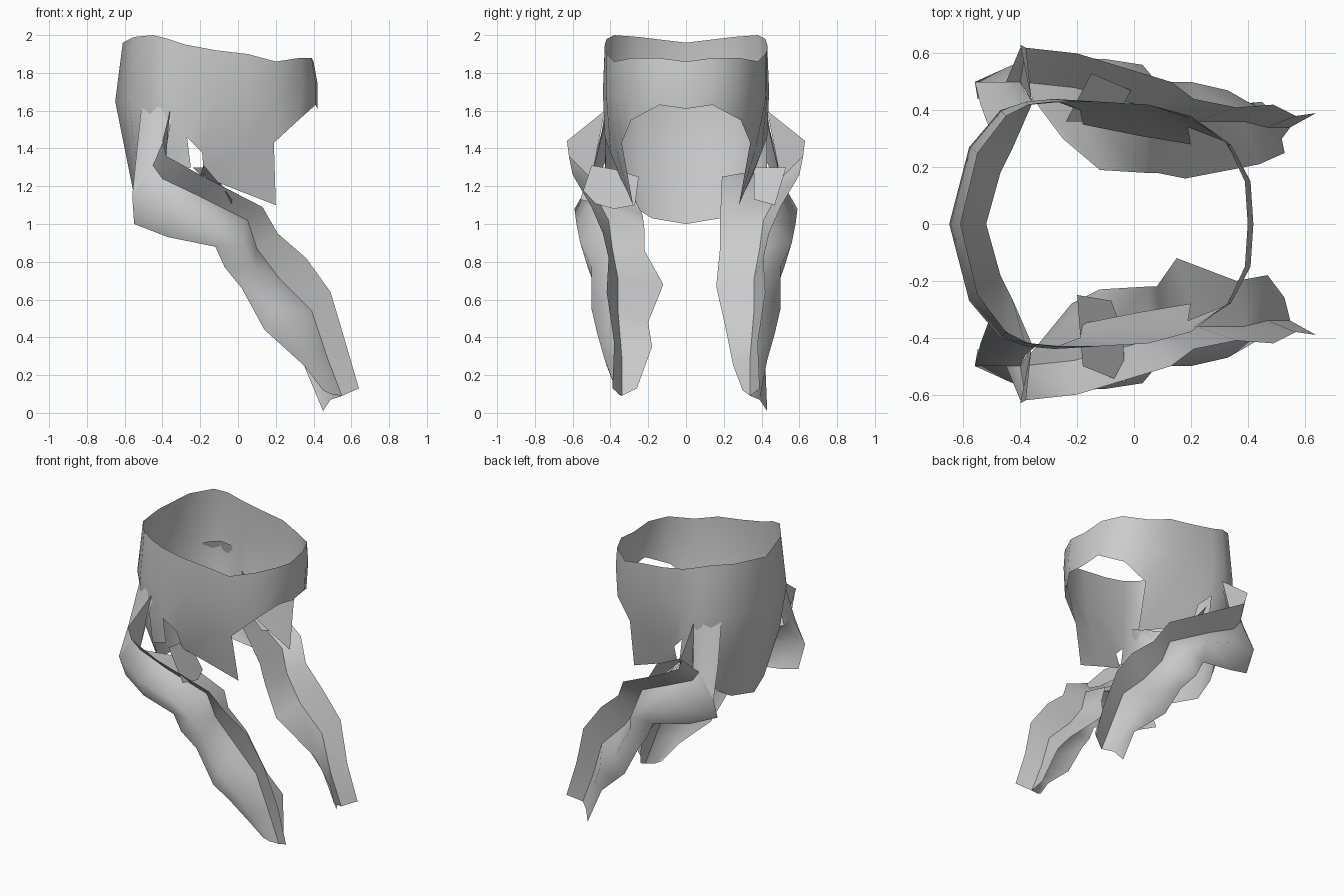
import bpy, bmesh, math

grey = bpy.data.materials.new("plain_grey")
grey.diffuse_color = (0.6, 0.6, 0.6, 1)


def sheet(name, rows, angle=50):
    """Open surface through rows of points; None leaves a gap."""
    bm = bmesh.new()
    grid = [[p and bm.verts.new(p) for p in row] for row in rows]
    for a, b in zip(grid, grid[1:]):
        for i in range(len(a) - 1):
            quad = (a[i], a[i + 1], b[i + 1], b[i])
            if all(quad):
                bm.faces.new(quad)
    bmesh.ops.remove_doubles(bm, verts=bm.verts, dist=0.002)
    bmesh.ops.recalc_face_normals(bm, faces=bm.faces)
    me = bpy.data.meshes.new(name)
    bm.to_mesh(me)
    bm.free()
    me.materials.append(grey)
    ob = bpy.data.objects.new(name, me)
    bpy.context.collection.objects.link(ob)
    bpy.ops.object.select_all(action='DESELECT')
    ob.select_set(True)
    bpy.context.view_layer.objects.active = ob
    bpy.ops.object.shade_smooth_by_angle(angle=math.radians(angle))
    return ob


def flip(rows):
    return [[p and (p[0], -p[1], p[2]) for p in r] for r in rows]


def pair(name, rows, angle=50):
    """The same sheet on both sides."""
    sheet("left_" + name, rows, angle)
    sheet("right_" + name, flip(rows), angle)


# Waist band: columns from the back centre to the front centre, top to bottom
half = [
    [(-.61, 0, 1.96), (-.65, 0, 1.65), (-.59, 0, 1.35), (-.52, 0, 1.0)],
    [(-.55, .25, 1.99), (-.58, .27, 1.65), (-.54, .25, 1.35), (-.47, .18, 1.03)],
    [(-.45, .38, 2.0), (-.47, .40, 1.65), (-.46, .37, 1.37), (-.43, .26, 1.08)],
    [(-.37, .42, 1.98), (-.38, .43, 1.7), (-.38, .43, 1.5), (-.36, .42, 1.27)],
    [(-.28, .43, 1.95), (-.28, .44, 1.7), (-.27, .43, 1.46), (-.25, .43, 1.3)],
    [(-.28, .43, 1.95), (-.28, .44, 1.7), (-.27, .43, 1.46), None],
    [(-.12, .43, 1.92), (-.12, .43, 1.68), (-.19, .40, 1.38), (-.18, .35, 1.25)],
    [(.05, .42, 1.90), (.04, .42, 1.65), (.02, .37, 1.4), (.02, .31, 1.17)],
    [(.20, .38, 1.86), (.20, .37, 1.65), (.19, .34, 1.43), (.20, .28, 1.1)],
    [(.33, .28, 1.88), (.34, .28, 1.75), (.32, .29, 1.55), None],
    [(.39, .15, 1.88), (.41, .15, 1.75), (.41, .14, 1.63), None],
    [(.40, 0, 1.86), (.42, 0, 1.75), (.42, 0, 1.61), None],
]
sheet("waist_band", flip(half)[::-1] + half[1:], 60)

# Leg stations from hip to ankle
lower = [(-.55, .44, 1.0), (-.37, .5, .93), (-.12, .53, .88), (-.07, .52, .77), (.02, .48, .66),
         (.14, .47, .44), (.24, .44, .35), (.35, .42, .25), (.45, .43, .01)]
bulge = [(-.56, .5, 1.15), (-.36, .59, 1.08), (-.1, .58, 1.0), (.03, .56, .9), (.08, .5, .77),
         (.2, .5, .55), (.33, .47, .42), (.4, .43, .28), (.49, .39, .07)]
ridge = [(-.45, .5, 1.31), (-.40, .5, 1.24), (-.21, .48, 1.15), (.05, .41, 1.02), (.1, .39, .87),
         (.22, .36, .71), (.39, .36, .54), (.47, .34, .3), (.55, .34, .09)]
strip = [(-.40, .62, 1.43), (-.38, .62, 1.36), (-.2, .60, 1.26), (.13, .5, 1.09), (.21, .44, .95),
         (.36, .41, .82), (.49, .42, .64), (.57, .38, .37), (.64, .39, .13)]
inner_left = [(-.25, .3, 1.27), (-.12, .19, 1.25), (.04, .18, 1.0), (.08, .18, .87),
              (.18, .16, .67), (.44, .21, .45), (.53, .25, .25), (.52, .3, .12)]
inner_right = [(-.22, .28, 1.15), (-.12, .23, 1.05), (.05, .22, .97), (.08, .22, .86),
               (.15, .12, .68), (.36, .2, .48), (.47, .18, .35), (.53, .26, .13)]

outer = list(zip(lower, bulge, ridge))
sheet("left_leg_outer_panel", outer, 70)
right_end = [((.45, .37, .12), (.49, .36, .1), ridge[-1])]
sheet("right_leg_outer_panel", flip(outer[:-1] + right_end), 70)
pair("leg_front_strip", list(zip(ridge, strip)))
sheet("left_leg_inner_panel", list(zip(ridge[1:], inner_left)))
sheet("right_leg_inner_panel", flip(zip(ridge[1:], inner_right)))

# Hip panel joining the band to the leg
pair("hip_panel", [
    [(-.51, .34, 1.63), (-.42, .405, 1.64), (-.34, .425, 1.62)],
    [(-.54, .42, 1.35), (-.46, .47, 1.4), (-.38, .46, 1.4)],
    [bulge[0], ridge[0], ridge[1]],
], 70)

# Upright hip fin
pair("hip_fin", [[(-.36, .43, 1.6), (-.40, .63, 1.44)],
                 [ridge[1], strip[1]]])

# Loose plates over the thighs
sheet("left_thigh_plate", [[(-.24, .36, 1.3), (-.15, .53, 1.3)],
                           [(-.07, .36, 1.13), (-.01, .47, 1.1)]])
sheet("right_thigh_plate", flip([
    [(-.18, .5, 1.31), (-.19, .38, 1.29), (-.2, .25, 1.25)],
    [(-.03, .56, 1.13), (-.04, .38, 1.08), (-.08, .27, 1.1)]]))
